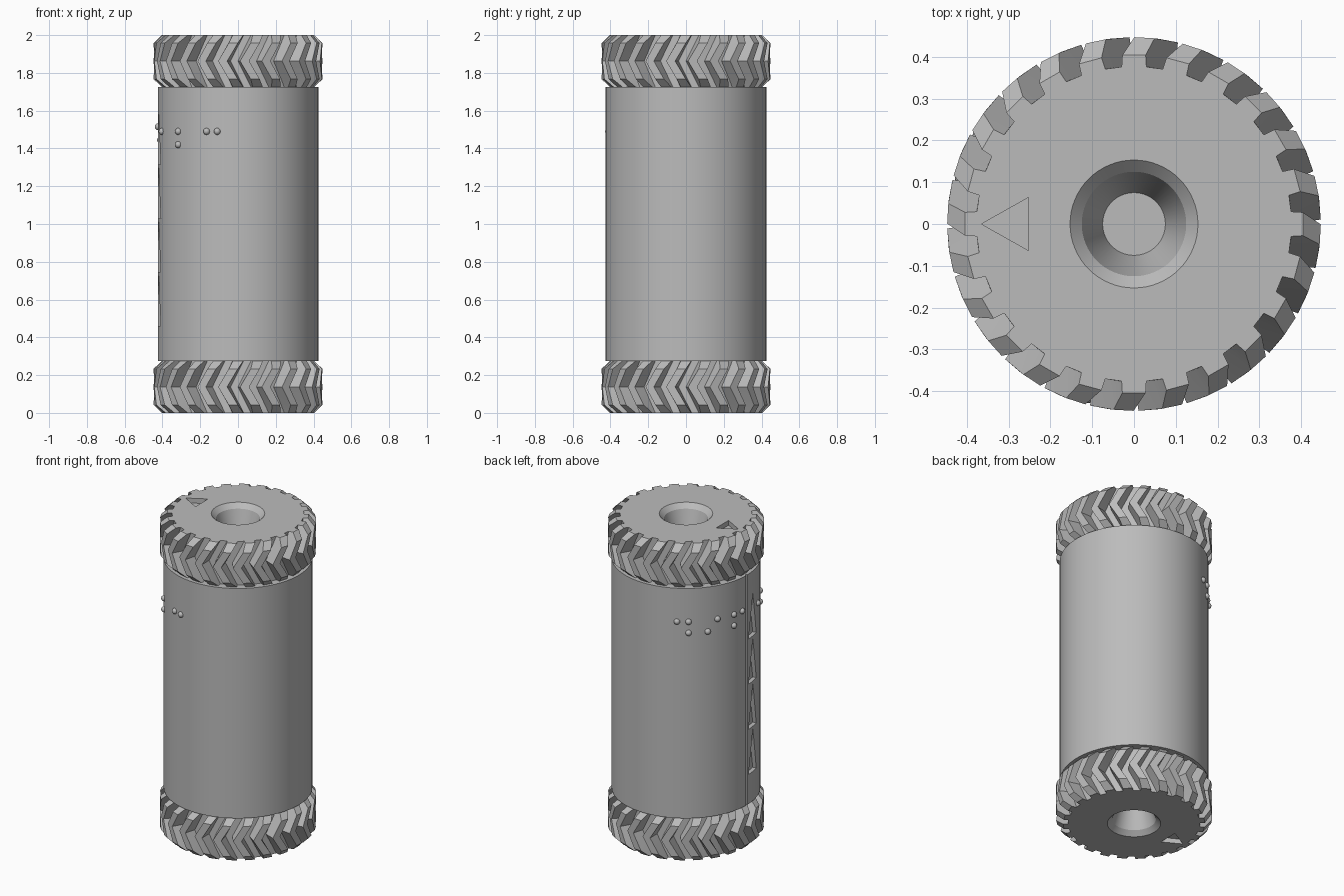
import bpy, bmesh
from math import sin, cos, pi, radians
from mathutils import Matrix, Vector

cube = bpy.data.objects.get("Cube")
if cube:
    bpy.data.objects.remove(cube)

grey = bpy.data.materials.new("plain grey")
grey.use_nodes = True
COLOUR = (0.5, 0.5, 0.5, 1)
grey.diffuse_color = COLOUR
grey.node_tree.nodes["Principled BSDF"].inputs["Base Color"].default_value = COLOUR

GEAR_H, BODY_R = 0.275, 0.425
TEETH, ROOT_R, TIP_R, CHAMFER_R = 24, 0.377, 0.447, 0.405
TWIST = radians(10.5)


def finish(name, bm):
    bmesh.ops.recalc_face_normals(bm, faces=bm.faces)
    mesh = bpy.data.meshes.new(name)
    bm.to_mesh(mesh)
    bm.free()
    mesh.materials.append(grey)
    obj = bpy.data.objects.new(name, mesh)
    bpy.context.collection.objects.link(obj)
    return obj


def loft(bm, rings):
    """Skin a stack of equal closed rings and cap both ends."""
    loops = [[bm.verts.new(p) for p in ring] for ring in rings]
    n = len(loops[0])
    for a, b in zip(loops, loops[1:]):
        for i in range(n):
            j = (i + 1) % n
            bm.faces.new((a[i], a[j], b[j], b[i]))
    bm.faces.new(loops[0])
    bm.faces.new(loops[-1])


def circle(r, z, n=96):
    return [(r * cos(2 * pi * i / n), r * sin(2 * pi * i / n), z) for i in range(n)]


def triangle_prism(bm, pts, lo, hi, mat=Matrix()):
    loft(bm, [[mat @ Vector((x, y, z)) for x, y in pts] for z in (lo, hi)])


def activate(obj):
    bpy.ops.object.select_all(action="DESELECT")
    obj.select_set(True)
    bpy.context.view_layer.objects.active = obj


def cut(obj, cutter):
    cutter.hide_render = True
    mod = obj.modifiers.new("cut", "BOOLEAN")
    mod.operation, mod.solver, mod.object = "DIFFERENCE", "EXACT", cutter
    activate(obj)
    bpy.ops.object.modifier_apply(modifier=mod.name)
    bpy.data.objects.remove(cutter)


def smooth(obj, angle):
    activate(obj)
    bpy.ops.object.shade_smooth_by_angle(angle=radians(angle))


def tooth_ring(tip, z, turn):
    """Gear outline; a lower tip sits further down the sloping flank."""
    root_half = radians(4.5)
    tip_half = root_half - radians(1.4) * (tip - ROOT_R) / (TIP_R - ROOT_R)
    ring = []
    for t in range(TEETH):
        mid = pi / 2 + turn + 2 * pi * t / TEETH
        for r, off in ((ROOT_R, -root_half), (tip, -tip_half), (tip, tip_half), (ROOT_R, root_half)):
            ring.append((r * cos(mid + off), r * sin(mid + off), z))
    return ring


def gear(name, flip):
    # Height measured inward from the outer end face
    place = (lambda z: z) if flip else (lambda z: 2 - z)
    bevel = TIP_R - CHAMFER_R
    bm = bmesh.new()
    rings = []
    for h, tip in ((0, CHAMFER_R), (bevel, TIP_R), (GEAR_H / 2, TIP_R),
                   (GEAR_H - bevel, TIP_R), (GEAR_H, CHAMFER_R)):
        turn = -TWIST * (1 - abs(2 * h / GEAR_H - 1))
        rings.append(tooth_ring(tip, place(h), turn))
    loft(bm, rings)
    obj = finish(name, bm)
    # Countersunk tapering socket
    bm = bmesh.new()
    loft(bm, [circle(r, place(h), 64) for r, h in
              ((0.181, -0.028), (0.153, 0), (0.125, 0.028), (0.075, 0.2))])
    cut(obj, finish(name + "_socket_cutter", bm))
    # Engraved direction arrow
    bm = bmesh.new()
    triangle_prism(bm, [(-0.365, 0), (-0.253, 0.063), (-0.253, -0.063)], place(-0.02), place(0.03))
    cut(obj, finish(name + "_arrow_cutter", bm))
    smooth(obj, 18)


gear("upper_herringbone_gear", False)
gear("lower_herringbone_gear", True)

# Roller body
bm = bmesh.new()
loft(bm, [circle(BODY_R, z, 128) for z in (GEAR_H, 2 - GEAR_H)])
body = finish("roller_body", bm)

# Column of engraved triangles: local x runs around, y up, z outward
bm = bmesh.new()
a = radians(189)
outward, up = Vector((cos(a), sin(a), 0)), Vector((0, 0, 1))
around = up.cross(outward)
basis = Matrix((around, up, outward)).transposed().to_4x4()
for k in range(4):
    base = 0.46 + 0.285 * k
    triangle_prism(bm, [(-0.05, base), (0.05, base), (0, base + 0.27)],
                   BODY_R - 0.025, BODY_R + 0.03, basis)
cut(body, finish("triangle_cutter", bm))

# Vertical start line
bm = bmesh.new()
bmesh.ops.create_cube(bm, size=1, matrix=Matrix.Translation((-BODY_R, 0, 1))
                      @ Matrix.Diagonal((0.02, 0.014, 1.6, 1)))
cut(body, finish("start_line_cutter", bm))
smooth(body, 30)

# Raised dots: angle around the body, and height
upper, lower, drop = 1.515, 1.445, 0.025
dots = [(118, upper), (127, upper), (127, lower), (142, lower), (150, upper),
        (165, upper), (165, lower), (174, upper), (199, upper - drop),
        (222, upper - drop), (222, lower - drop), (247, upper - drop), (255, upper - drop)]
bm = bmesh.new()
for deg, z in dots:
    a = radians(deg)
    spot = Matrix.Translation((BODY_R * cos(a), BODY_R * sin(a), z))
    bmesh.ops.create_uvsphere(bm, u_segments=16, v_segments=10, radius=0.018, matrix=spot)
smooth(finish("raised_dots", bm), 40)
